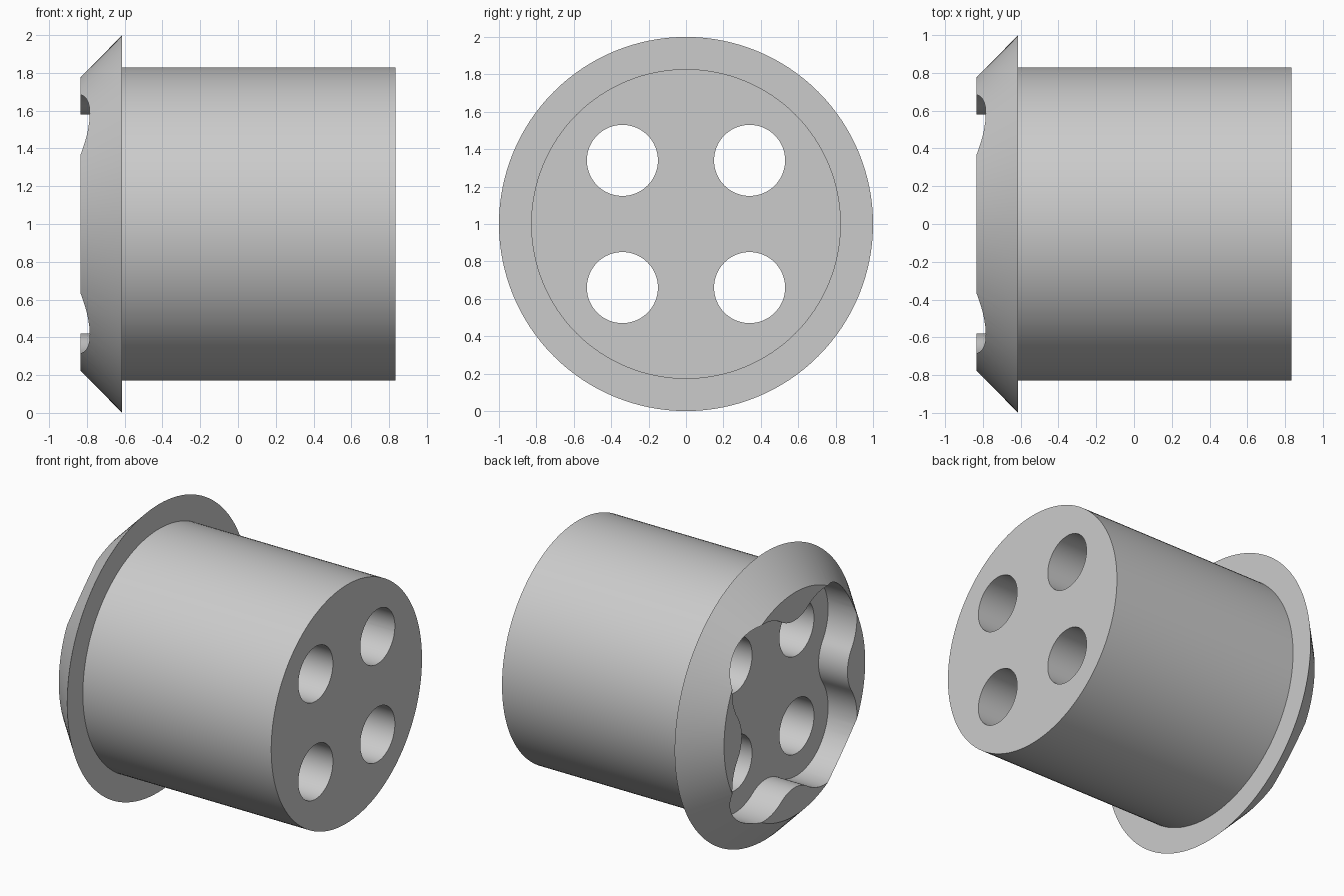
import bpy
import bmesh
from math import sin, cos, pi, atan2, hypot, radians

old = bpy.data.objects.get("Cube")
if old:
    bpy.data.objects.remove(old, do_unlink=True)

CENTRE_Z = 1.0
FACE_X, STEP_X, END_X = -0.835, -0.613, 0.835
HOLE_POS, HOLE_R = 0.34, 0.19
LOBE_R, RIDGE = 0.345, 0.58     # pocket lobe radius, ridge distance from the axis


def loft(name, rings):
    """Solid along x from (x, [(y, z), ...]) rings of equal length."""
    bm = bmesh.new()
    loops = [[bm.verts.new((x, y, z + CENTRE_Z)) for y, z in pts] for x, pts in rings]
    n = len(loops[0])
    for a, b in zip(loops, loops[1:]):
        for i in range(n):
            j = (i + 1) % n
            bm.faces.new((a[i], a[j], b[j], b[i]))
    bm.faces.new(loops[0])
    bm.faces.new(loops[-1])
    bmesh.ops.recalc_face_normals(bm, faces=bm.faces)
    mesh = bpy.data.meshes.new(name)
    bm.to_mesh(mesh)
    bm.free()
    obj = bpy.data.objects.new(name, mesh)
    bpy.context.collection.objects.link(obj)
    return obj


def circle(r, n, cy=0, cz=0):
    return [(cy + r * cos(2 * pi * i / n), cz + r * sin(2 * pi * i / n)) for i in range(n)]


def pocket_outline():
    """Four round lobes joined by tangent convex ridges."""
    d = RIDGE - HOLE_POS
    ridge_r = (HOLE_POS**2 + d**2 - LOBE_R**2) / (2 * (LOBE_R - d))
    ridge_c = RIDGE + ridge_r
    # direction from the lobe centre to the ridge arc centre on the z axis
    t = atan2(ridge_c - HOLE_POS, -HOLE_POS)
    start = pi / 2 - t
    steps = 32
    quarter = []
    for i in range(steps + 1):
        a = start + (t - start) * i / steps
        quarter.append((HOLE_POS + LOBE_R * cos(a), HOLE_POS + LOBE_R * sin(a)))
    a0, a1 = t - pi, -t
    for i in range(1, 16):
        a = a0 + (a1 - a0) * i / 16
        quarter.append((ridge_r * cos(a), ridge_c + ridge_r * sin(a)))
    pts = []
    for k in range(4):
        c, s = cos(k * pi / 2), sin(k * pi / 2)
        pts += [(c * y - s * z, s * y + c * z) for y, z in quarter]
    return pts


# Plug: bevelled flange and cylindrical body in one turned solid
N = 128
plug = loft("flanged_plug", [(FACE_X, circle(0.775, N)), (STEP_X, circle(1.0, N)),
                             (STEP_X, circle(0.828, N)), (END_X, circle(0.828, N))])

# Cutters: lobed pocket in the flange, four through holes
cutters = [loft("pocket_cutter", [(x, pocket_outline()) for x in (-1.0, STEP_X)])]
for sy in (-1, 1):
    for sz in (-1, 1):
        ring = circle(HOLE_R, 64, sy * HOLE_POS, sz * HOLE_POS)
        cutters.append(loft("hole_cutter", [(x, ring) for x in (-0.95, 1.0)]))

bpy.context.view_layer.objects.active = plug
for cutter in cutters:
    mod = plug.modifiers.new("cut", 'BOOLEAN')
    mod.operation = 'DIFFERENCE'
    mod.solver = 'EXACT'
    mod.object = cutter
    bpy.ops.object.modifier_apply(modifier=mod.name)
    bpy.data.objects.remove(cutter, do_unlink=True)

# Material
grey = bpy.data.materials.new("plain_grey")
grey.use_nodes = True
colour = (0.6, 0.6, 0.6, 1)
grey.diffuse_color = colour
grey.node_tree.nodes["Principled BSDF"].inputs["Base Color"].default_value = colour
plug.data.materials.clear()
plug.data.materials.append(grey)

# Smooth round walls, keep edges sharp
bpy.ops.object.select_all(action='DESELECT')
plug.select_set(True)
bpy.ops.object.shade_smooth_by_angle(angle=radians(30))
